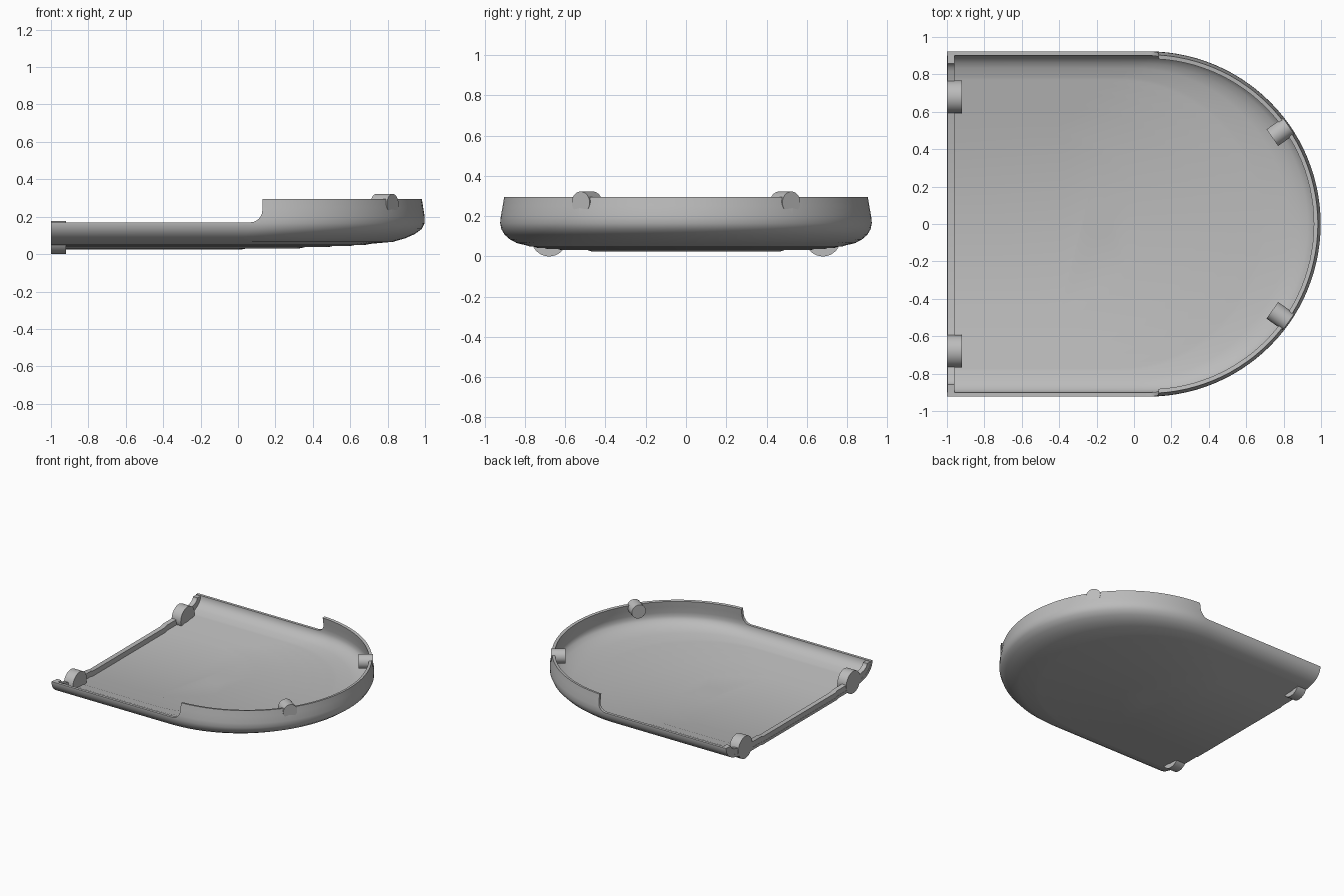
import bpy, bmesh
from math import sin, cos, pi, radians, hypot
from mathutils import Vector

cube = bpy.data.objects.get("Cube")
if cube:
    bpy.data.objects.remove(cube, do_unlink=True)

grey = bpy.data.materials.new("plain_grey")
grey.use_nodes = True
grey.diffuse_color = (0.5, 0.5, 0.5, 1)
grey.node_tree.nodes["Principled BSDF"].inputs["Base Color"].default_value = (0.5, 0.5, 0.5, 1)


def finish(name, bm):
    bmesh.ops.recalc_face_normals(bm, faces=bm.faces)
    mesh = bpy.data.meshes.new(name)
    bm.to_mesh(mesh)
    bm.free()
    mesh.materials.append(grey)
    obj = bpy.data.objects.new(name, mesh)
    bpy.context.collection.objects.link(obj)
    return obj


def activate(obj):
    bpy.ops.object.select_all(action='DESELECT')
    obj.select_set(True)
    bpy.context.view_layer.objects.active = obj


def smooth(obj):
    activate(obj)
    bpy.ops.object.shade_smooth_by_angle(angle=radians(32))


def cut(obj, cutter):
    cutter.hide_render = True
    mod = obj.modifiers.new("cut", 'BOOLEAN')
    mod.operation = 'DIFFERENCE'
    mod.solver = 'EXACT'
    mod.object = cutter
    activate(obj)
    bpy.ops.object.modifier_apply(modifier=mod.name)


def rod(name, a, b, radius):
    a, b = Vector(a), Vector(b)
    bm = bmesh.new()
    bmesh.ops.create_cone(bm, cap_ends=True, segments=40, radius1=radius,
                          radius2=radius, depth=(b - a).length)
    turn = (b - a).to_track_quat('Z', 'Y').to_matrix().to_4x4()
    turn.translation = (a + b) / 2
    bm.transform(turn)
    return finish(name, bm)


def prism(name, points, push):
    """Extrude a flat polygon of 3D points along a vector."""
    bm = bmesh.new()
    face = bm.faces.new([bm.verts.new(p) for p in points])
    new = bmesh.ops.extrude_face_region(bm, geom=[face])["geom"]
    bmesh.ops.translate(bm, vec=push, verts=[v for v in new if isinstance(v, bmesh.types.BMVert)])
    return finish(name, bm)


# Shell section: half width, arc centre x, height; shallow terraces then a round wall
profile = []
z = 0.025
for w, tip in [(0.47, 0.02), (0.62, 0.33), (0.69, 0.48), (0.74, 0.60), (0.775, 0.68)]:
    profile += [(w, tip - w, z), (w + 0.018, tip - w + 0.01, z + 0.006)]
    z += 0.006
profile += [(0.84, -0.01, 0.066), (0.875, 0.02, 0.085), (0.90, 0.045, 0.107),
            (0.917, 0.066, 0.135), (0.923, 0.075, 0.165), (0.921, 0.077, 0.20),
            (0.912, 0.078, 0.25), (0.905, 0.078, 0.295)]


def offset(t):
    out = []
    for i, (w, c, h) in enumerate(profile):
        p = profile[max(i - 1, 0)]
        q = profile[min(i + 1, len(profile) - 1)]
        dw, dh = q[0] - p[0], q[2] - p[2]
        size = hypot(dw, dh)
        out.append((w - dh / size * t, c, min(h + dw / size * t, 0.295)))
    return out


def ring(bm, w, c, h, n=56):
    pts = [(-1, -w)]
    for k in range(n + 1):
        a = -pi / 2 + pi * k / n
        pts.append((c + w * cos(a), w * sin(a)))
    pts.append((-1, w))
    return [bm.verts.new((x, y, h)) for x, y in pts]


# Shell lofted from U-shaped rings, open along the straight end
bm = bmesh.new()
outer = [ring(bm, *p) for p in profile]
inner = [ring(bm, *p) for p in offset(0.022)]
for layer in (outer, inner):
    bm.faces.new(layer[0])
strips = list(zip(outer, outer[1:])) + list(zip(inner, inner[1:])) + [(outer[-1], inner[-1])]
for a, b in strips:
    for k in range(len(a) - 1):
        bm.faces.new((a[k], a[k + 1], b[k + 1], b[k]))
for k in (0, -1):
    for i in range(len(outer) - 1):
        bm.faces.new((outer[i][k], outer[i + 1][k], inner[i + 1][k], inner[i][k]))
bm.faces.new((outer[0][0], outer[0][-1], inner[0][-1], inner[0][0]))
shell = finish("shell", bm)

# Lower the straight side walls, with a fillet up to the tall curved wall
fillet = [(0.065 + 0.065 * cos(a), 0.235 + 0.065 * sin(a))
          for a in [-pi / 2 + pi / 2 * k / 10 for k in range(11)]]
outline = [(-1.2, 0.17)] + fillet + [(0.13, 0.5), (-1.2, 0.5)]
cutters = [prism("wall_cutter", [(x, -1.2, h) for x, h in outline], (0, 2.4, 0)),
           rod("drain_cutter", (-0.19, 0, -0.1), (-0.19, 0, 0.2), 0.083)]
for cutter in cutters:
    cut(shell, cutter)

# End lip following the shell section
low = [(w, h) for w, c, h in offset(0.004) if h < 0.168]
high = [(w, h) for w, c, h in offset(0.065)][:len(low)]
section = ([(w, h) for w, h in reversed(low)] + [(-w, h) for w, h in low]
           + [(-w, h) for w, h in reversed(high)] + high)
lip = prism("end_lip", [(-0.998, y, min(h, 0.168)) for y, h in section], (0.038, 0, 0))

for side, label in ((1, "left"), (-1, "right")):
    # Hinge lug on the straight end
    y = side * 0.68
    lug = rod(label + "_hinge_lug", (-1, y, 0.088), (-0.92, y, 0.088), 0.088)
    pin = rod(label + "_pin_cutter", (-1.1, y, 0.088), (-0.85, y, 0.088), 0.032)
    for obj in (lug, lip):
        cut(obj, pin)
    cutters.append(pin)
    smooth(lug)

    # Radial screw boss on the curved wall
    a = side * radians(35)

    def at(r):
        return (0.08 + r * cos(a), r * sin(a), 0.268)

    boss = rod(label + "_screw_boss", at(0.805), at(0.912), 0.054)
    bore = rod(label + "_bore_cutter", at(0.835), at(1.0), 0.029)
    for obj in (boss, shell):
        cut(obj, bore)
    cutters.append(bore)
    smooth(boss)

smooth(shell)
smooth(lip)
for cutter in cutters:
    bpy.data.objects.remove(cutter, do_unlink=True)
